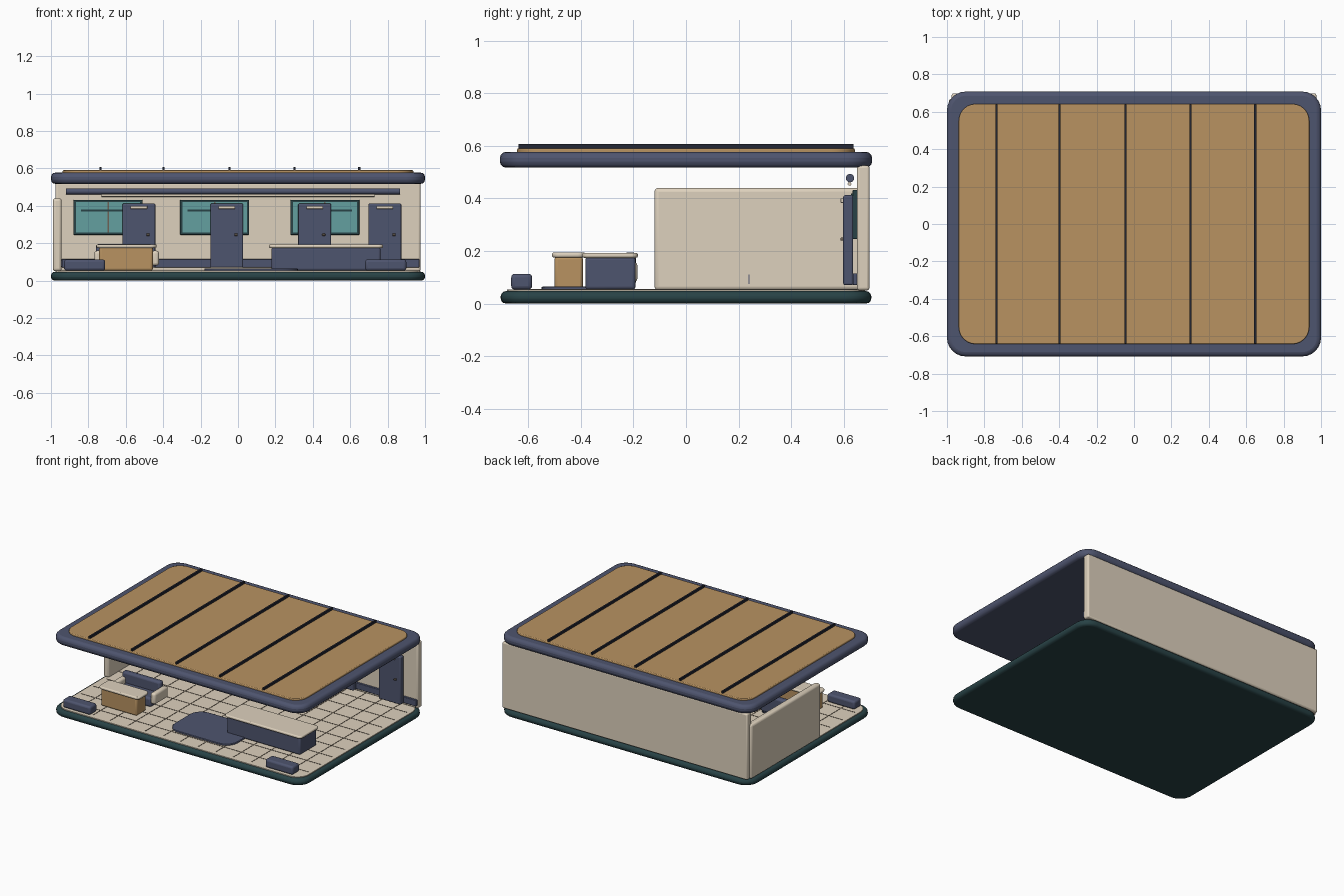
import bpy
import bmesh
from math import radians, pi, cos, sin

if "Cube" in bpy.data.objects:
    bpy.data.objects.remove(bpy.data.objects["Cube"])


def material(name, r, g, b):
    m = bpy.data.materials.new(name)
    m.use_nodes = True
    m.diffuse_color = (r, g, b, 1)
    m.node_tree.nodes["Principled BSDF"].inputs["Base Color"].default_value = (r, g, b, 1)
    return m


cream = material("cream", 0.73, 0.64, 0.51)
wood = material("honey wood", 0.48, 0.29, 0.12)
navy = material("slate blue", 0.076, 0.089, 0.156)
teal = material("dark teal", 0.021, 0.055, 0.061)
glass = material("window glass", 0.127, 0.352, 0.352)
dark = material("dark trim", 0.017, 0.019, 0.032)
grout = material("grout", 0.15, 0.12, 0.09)


def finish(name, bm, mat, bevel=0.0, segments=3):
    mesh = bpy.data.meshes.new(name)
    bmesh.ops.recalc_face_normals(bm, faces=bm.faces)
    bm.to_mesh(mesh)
    bm.free()
    obj = bpy.data.objects.new(name, mesh)
    bpy.context.collection.objects.link(obj)
    mesh.materials.append(mat)
    if bevel:
        mod = obj.modifiers.new("soft edges", "BEVEL")
        mod.width = bevel
        mod.segments = segments
        mod.limit_method = "ANGLE"
        mod.angle_limit = radians(40)
    bpy.ops.object.select_all(action="DESELECT")
    obj.select_set(True)
    bpy.context.view_layer.objects.active = obj
    bpy.ops.object.shade_smooth_by_angle(angle=radians(35))
    return obj


def box(name, x, y, z, mat, bevel=0.0):
    """Box from (low, high) ranges on each axis."""
    bm = bmesh.new()
    bmesh.ops.create_cube(bm, size=1)
    for v in bm.verts:
        for i, (low, high) in enumerate((x, y, z)):
            v.co[i] = (low + high) / 2 + v.co[i] * (high - low)
    return finish(name, bm, mat, bevel)


def slab(name, x, y, z, radius, mat, bevel=0.0, steps=6):
    """Flat plate with rounded corners in plan."""
    bm = bmesh.new()
    corners = ((x[1], y[1], -1, -1), (x[0], y[1], 1, -1), (x[0], y[0], 1, 1), (x[1], y[0], -1, 1))
    verts = []
    for k, (cx, cy, sx, sy) in enumerate(corners):
        for i in range(steps + 1):
            a = (k + i / steps) * pi / 2
            verts.append(bm.verts.new((cx + radius * (sx + cos(a)), cy + radius * (sy + sin(a)), z[0])))
    face = bm.faces.new(verts)
    top = bmesh.ops.extrude_face_region(bm, geom=[face])["geom"]
    for v in top:
        if isinstance(v, bmesh.types.BMVert):
            v.co.z = z[1]
    return finish(name, bm, mat, bevel)


def rod(name, x, y, z, radius, mat):
    """Round bar running along x."""
    bm = bmesh.new()
    bmesh.ops.create_cone(bm, cap_ends=True, segments=16, radius1=radius, radius2=radius, depth=x[1] - x[0])
    for v in bm.verts:
        v.co = ((x[0] + x[1]) / 2 + v.co.z, y + v.co.x, z + v.co.y)
    return finish(name, bm, mat)


# Base and tiled floor
slab("base", (-1, 1), (-0.705, 0.705), (0, 0.047), 0.1, teal, 0.02)
slab("floor", (-0.975, 0.975), (-0.68, 0.68), (0.04, 0.053), 0.09, cream)
for i in range(-6, 7):
    box("floor_joint_long", (i * 0.14 - 0.003, i * 0.14 + 0.003), (-0.65, 0.65), (0.05, 0.0545), grout)
for i in range(-4, 5):
    box("floor_joint_cross", (-0.95, 0.95), (i * 0.14 - 0.003, i * 0.14 + 0.003), (0.05, 0.0545), grout)

# Walls
box("back_wall", (-0.975, 0.975), (0.65, 0.698), (0.05, 0.525), cream, 0.01)
box("side_wall", (-0.99, -0.943), (-0.12, 0.67), (0.05, 0.44), cream, 0.015)
box("skirting", (-0.943, 0.97), (0.635, 0.655), (0.07, 0.115), navy, 0.004)
box("wall_socket", (-0.943, -0.938), (0.238, 0.242), (0.075, 0.11), navy)

# Windows on the back wall
for x in (-0.695, -0.125, 0.465):
    w = 0.185
    box("window_frame", (x - w, x + w), (0.634, 0.655), (0.245, 0.432), teal, 0.004)
    box("window_pane", (x - w + 0.013, x + w - 0.013), (0.63, 0.636), (0.258, 0.419), glass)
    box("window_bar", (x - w + 0.04, x + w - 0.04), (0.627, 0.632), (0.37, 0.379), teal)
    box("window_mullion", (x - 0.004, x + 0.004), (0.627, 0.632), (0.258, 0.419), grout)

# Doors with plate and knob
for x in (-0.53, -0.06, 0.41, 0.785):
    box("door", (x - 0.088, x + 0.088), (0.598, 0.636), (0.07, 0.412), navy, 0.007)
    box("door_plate", (x - 0.045, x + 0.045), (0.588, 0.6), (0.383, 0.4), cream, 0.003)
    box("door_knob", (x + 0.04, x + 0.058), (0.587, 0.6), (0.239, 0.251), grout, 0.004)

# Rails above the doors
rod("upper_rail", (-0.92, 0.865), 0.624, 0.477, 0.016, navy)
rod("light_strip", (-0.73, 0.73), 0.622, 0.455, 0.007, cream)

# Counter, desk and floor mat
box("counter", (0.178, 0.762), (-0.383, -0.192), (0.053, 0.178), navy, 0.012)
slab("counter_top", (0.165, 0.775), (-0.395, -0.183), (0.174, 0.193), 0.025, cream, 0.007)
box("desk", (-0.742, -0.455), (-0.5, -0.392), (0.053, 0.18), wood, 0.012)
slab("desk_top", (-0.757, -0.435), (-0.51, -0.382), (0.175, 0.194), 0.03, cream, 0.007)
slab("floor_mat", (-0.18, 0.32), (-0.55, -0.2), (0.05, 0.064), 0.09, navy, 0.004)

# Sofa behind the desk
box("sofa_seat", (-0.735, -0.455), (-0.34, -0.2), (0.053, 0.12), navy, 0.015)
box("sofa_back", (-0.76, -0.455), (-0.235, -0.19), (0.07, 0.195), navy, 0.015)
for x in (-0.442, -0.748):
    box("sofa_arm", (x - 0.02, x + 0.02), (-0.34, -0.185), (0.08, 0.16), cream, 0.015)

# Low front benches
for x in (-0.82, 0.79):
    box("front_bench", (x - 0.11, x + 0.11), (-0.665, -0.585), (0.053, 0.113), navy, 0.014)

# Roof with wood panel and ribs
slab("roof", (-1, 1), (-0.708, 0.708), (0.517, 0.577), 0.1, navy, 0.023)
slab("roof_panel", (-0.937, 0.937), (-0.642, 0.642), (0.57, 0.59), 0.09, wood, 0.005)
for x in (-0.735, -0.398, -0.045, 0.302, 0.648):
    box("roof_rib", (x - 0.006, x + 0.006), (-0.638, 0.638), (0.58, 0.606), dark)
